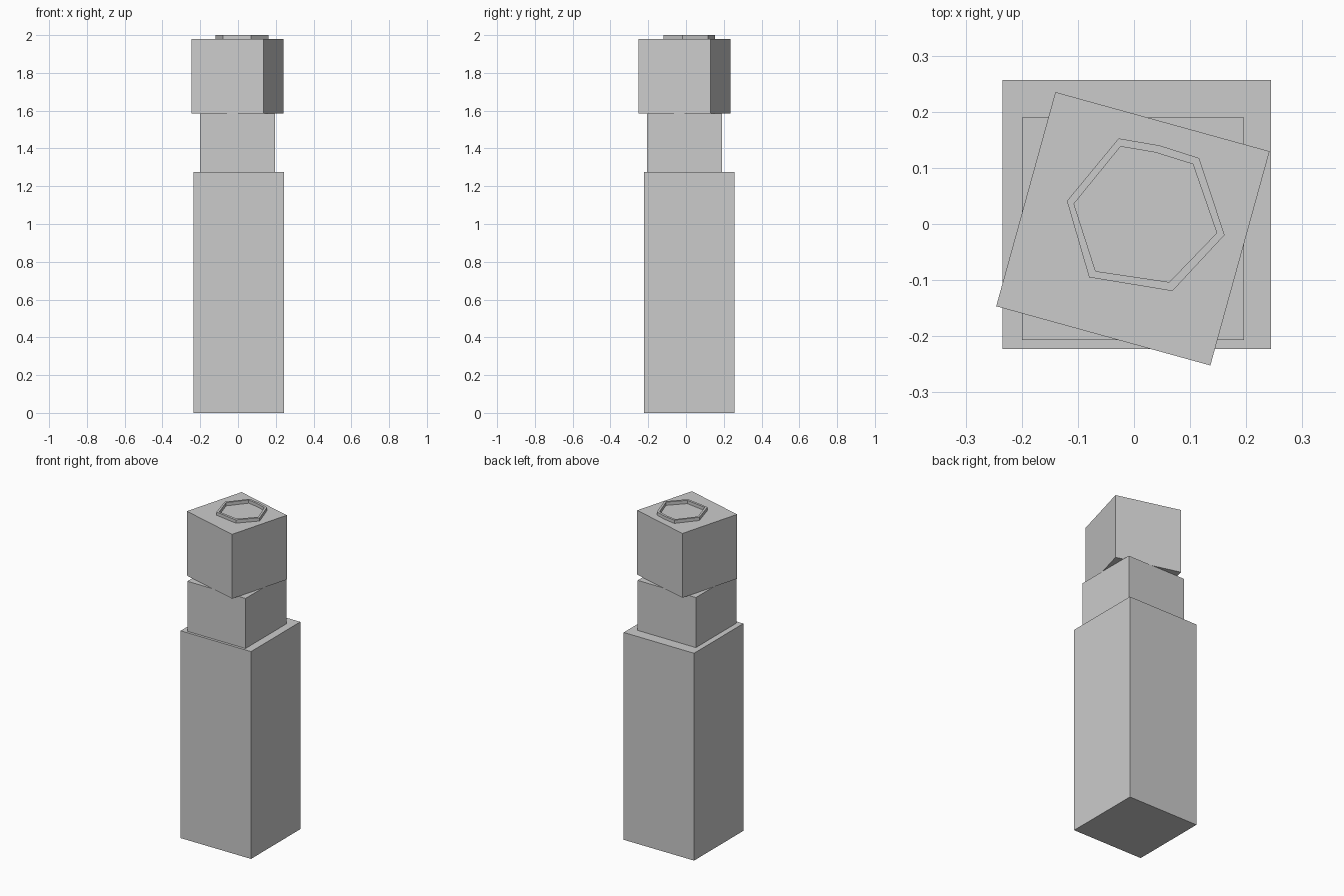
import bpy, bmesh, math

if "Cube" in bpy.data.objects:
    bpy.data.objects.remove(bpy.data.objects["Cube"])


def box(name, center, size, z0, z1, angle=0.0):
    bm = bmesh.new()
    bmesh.ops.create_cube(bm, size=1)
    mesh = bpy.data.meshes.new(name)
    for v in bm.verts:
        v.co.x *= size
        v.co.y *= size
        v.co.z *= z1 - z0
    bm.to_mesh(mesh)
    bm.free()
    ob = bpy.data.objects.new(name, mesh)
    ob.location = (center[0], center[1], (z0 + z1) / 2)
    ob.rotation_euler.z = angle
    bpy.context.collection.objects.link(ob)
    return ob


# Stacked blocks: tall base, neck, twisted head
box("base_column", (0.005, 0.017), 0.479, 0.0, 1.276)
box("neck_block", (-0.002, -0.0085), 0.396, 1.276, 1.584)
box("head_block", (-0.002, -0.0085), 0.396, 1.584, 1.98, math.radians(-15.45))

# Raised rim on top of the head, irregular low-poly outline
outer = [(-0.0275, 0.1525), (0.0455, 0.14), (0.116, 0.1175), (0.1615, -0.0195),
         (0.0685, -0.1195), (-0.08, -0.095), (-0.1195, 0.041)]
inner = [(-0.024, 0.138), (0.038, 0.1275), (0.105, 0.1065), (0.1475, -0.016),
         (0.063, -0.1035), (-0.0685, -0.084), (-0.107, 0.036)]
bm = bmesh.new()
loops = [[bm.verts.new((x, y, z)) for x, y in pts]
         for pts, z in ((outer, 1.98), (outer, 2.0), (inner, 2.0), (inner, 1.98))]
n = len(outer)
for k in range(4):
    a, b = loops[k], loops[(k + 1) % 4]
    for i in range(n):
        j = (i + 1) % n
        bm.faces.new((a[i], a[j], b[j], b[i]))
bmesh.ops.recalc_face_normals(bm, faces=bm.faces)
mesh = bpy.data.meshes.new("top_rim")
bm.to_mesh(mesh)
bm.free()
bpy.context.collection.objects.link(bpy.data.objects.new("top_rim", mesh))
